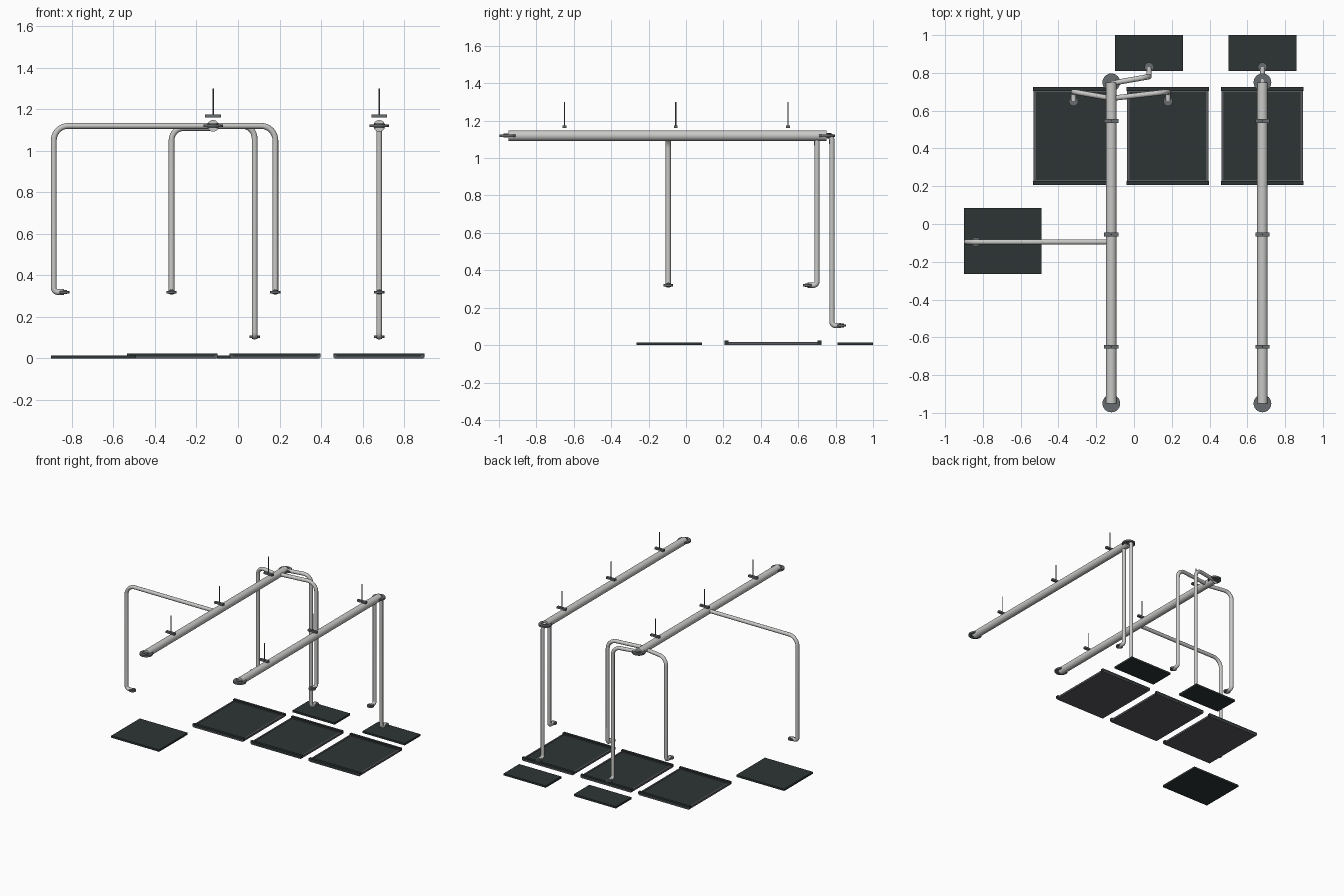
import bpy
import math
from mathutils import Vector

cube = bpy.data.objects.get("Cube")
if cube:
    bpy.data.objects.remove(cube, do_unlink=True)


def material(name, rgb):
    m = bpy.data.materials.new(name)
    m.use_nodes = True
    m.diffuse_color = (*rgb, 1)
    m.node_tree.nodes["Principled BSDF"].inputs["Base Color"].default_value = (*rgb, 1)
    return m


STEEL = material("light steel", (0.58, 0.58, 0.57))
IRON = material("dark iron", (0.14, 0.15, 0.16))
GREEN = material("dark green", (0.027, 0.036, 0.035))
FRAME = material("frame grey", (0.1, 0.1, 0.115))


def finish(name, mat, smooth=True):
    ob = bpy.context.object
    ob.name = name
    ob.data.materials.append(mat)
    if smooth:
        bpy.ops.object.shade_smooth_by_angle(angle=math.radians(40))
    return ob


def box(name, lo, hi, mat):
    lo, hi = Vector(lo), Vector(hi)
    bpy.ops.mesh.primitive_cube_add(size=1, location=(lo + hi) / 2)
    ob = finish(name, mat, False)
    ob.scale = hi - lo
    return ob


def rod(name, a, b, r, mat, sides=24):
    a, b = Vector(a), Vector(b)
    bpy.ops.mesh.primitive_cylinder_add(vertices=sides, radius=r, depth=(b - a).length,
                                        location=(a + b) / 2)
    ob = finish(name, mat)
    ob.rotation_euler = (b - a).to_track_quat("Z", "Y").to_euler()
    return ob


def pipe(name, pts, bends, r):
    """Round tube through pts, each inner corner rounded by its bend radius."""
    pts = [Vector(p) for p in pts]
    path = [pts[0]]
    for prev, p, nxt, d in zip(pts, pts[1:], pts[2:], bends):
        a, b = p + (prev - p).normalized() * d, p + (nxt - p).normalized() * d
        centre = a + b - p
        for i in range(9):
            t = i / 8 * math.pi / 2
            path.append(centre + (a - centre) * math.cos(t) + (b - centre) * math.sin(t))
    path.append(pts[-1])
    curve = bpy.data.curves.new(name, "CURVE")
    curve.dimensions = "3D"
    curve.bevel_depth = r
    curve.bevel_resolution = 4
    curve.use_fill_caps = True
    line = curve.splines.new("POLY")
    line.points.add(len(path) - 1)
    for point, co in zip(line.points, path):
        point.co = (*co, 1)
    ob = bpy.data.objects.new(name, curve)
    bpy.context.collection.objects.link(ob)
    bpy.ops.object.select_all(action="DESELECT")
    ob.select_set(True)
    bpy.context.view_layer.objects.active = ob
    bpy.ops.object.convert(target="MESH")
    finish(name, STEEL)


def flange(name, x, y, z, r, h):
    at = Vector((x, y, z))
    up = Vector((0, 0, h / 2))
    rod(name, at - up, at + up, r, IRON)
    rod(name + "_hub", at - up * 1.7, at + up * 1.7, r * 0.55, IRON)


TOP = 1.12
R = 0.014

# Overhead main pipes with end flanges and hangers
for side, x in (("right", -0.12), ("left", 0.68)):
    rod(side + "_main_pipe", (x, -0.95, TOP), (x, 0.75, TOP), 0.028, STEEL, 32)
    for end, y in (("front", -0.95), ("back", 0.75)):
        flange(f"{side}_{end}_flange", x, y, TOP, 0.047, 0.013)
    for i, y in enumerate((-0.65, -0.055, 0.545)):
        box(f"{side}_hanger_plate_{i}", (x - 0.038, y - 0.01, 1.16),
            (x + 0.038, y + 0.01, 1.174), IRON)
        rod(f"{side}_hanger_rod_{i}", (x, y, 1.17), (x, y, 1.3), 0.0035, IRON, 8)


# Drop pipes: start on the main, corner, height of the foot, foot direction
def drop(name, start, corner, foot_z, foot, bend):
    corner = Vector(corner)
    low = Vector((corner.x, corner.y, foot_z))
    tip = low + Vector(foot) * 0.05
    pipe(name, [start, corner, low, tip], (bend, 0.02), R)
    flange(name + "_flange", *tip, 0.025, 0.012)


drop("long_side_drop", (-0.12, -0.095, TOP), (-0.887, -0.095, TOP), 0.32, (1, 0, 0), 0.07)
drop("right_drop", (-0.12, 0.665, TOP - 0.01), (-0.32, 0.7, TOP - 0.01), 0.32, (0, -1, 0), 0.06)
drop("middle_drop", (-0.12, 0.665, TOP), (0.18, 0.7, TOP), 0.32, (0, -1, 0), 0.07)
drop("back_drop", (-0.12, 0.745, TOP), (0.08, 0.78, TOP), 0.105, (0, 1, 0), 0.06)
drop("left_back_drop", (0.68, 0.73, TOP), (0.68, 0.78, TOP), 0.105, (0, 1, 0), 0.025)
drop("left_front_drop", (0.68, 0.65, TOP), (0.68, 0.7, TOP), 0.32, (0, -1, 0), 0.03)

# Plain floor plates
for name, x0, x1, y0, y1 in (("side_plate", -0.9, -0.49, -0.265, 0.085),
                             ("back_plate", -0.1, 0.26, 0.81, 1.0),
                             ("left_back_plate", 0.5, 0.86, 0.81, 1.0)):
    box(name, (x0, y0, 0), (x1, y1, 0.015), GREEN)

# Framed floor trays: base, inlay, thin side rims and raised end rails
for name, x0 in (("right", -0.535), ("middle", -0.04), ("left", 0.46)):
    x1, y0, y1 = x0 + 0.437, 0.207, 0.724
    box(name + "_tray_base", (x0 + 0.005, y0, 0), (x1 - 0.005, y1, 0.009), FRAME)
    box(name + "_tray_inlay", (x0 + 0.015, y0 + 0.01, 0.008),
        (x1 - 0.015, y1 - 0.01, 0.014), GREEN)
    for i, x in enumerate((x0 + 0.003, x1 - 0.015)):
        box(f"{name}_tray_rim_{i}", (x, y0, 0.004), (x + 0.012, y1, 0.017), FRAME)
    for i, y in enumerate((y0, y1 - 0.02)):
        box(f"{name}_tray_rail_{i}", (x0, y, 0.005), (x1, y + 0.02, 0.025), GREEN)
        box(f"{name}_tray_lip_{i}", (x0 + 0.01, y + (0.021 if i == 0 else -0.006), 0.01),
            (x1 - 0.01, y + (0.026 if i == 0 else -0.001), 0.017), FRAME)
